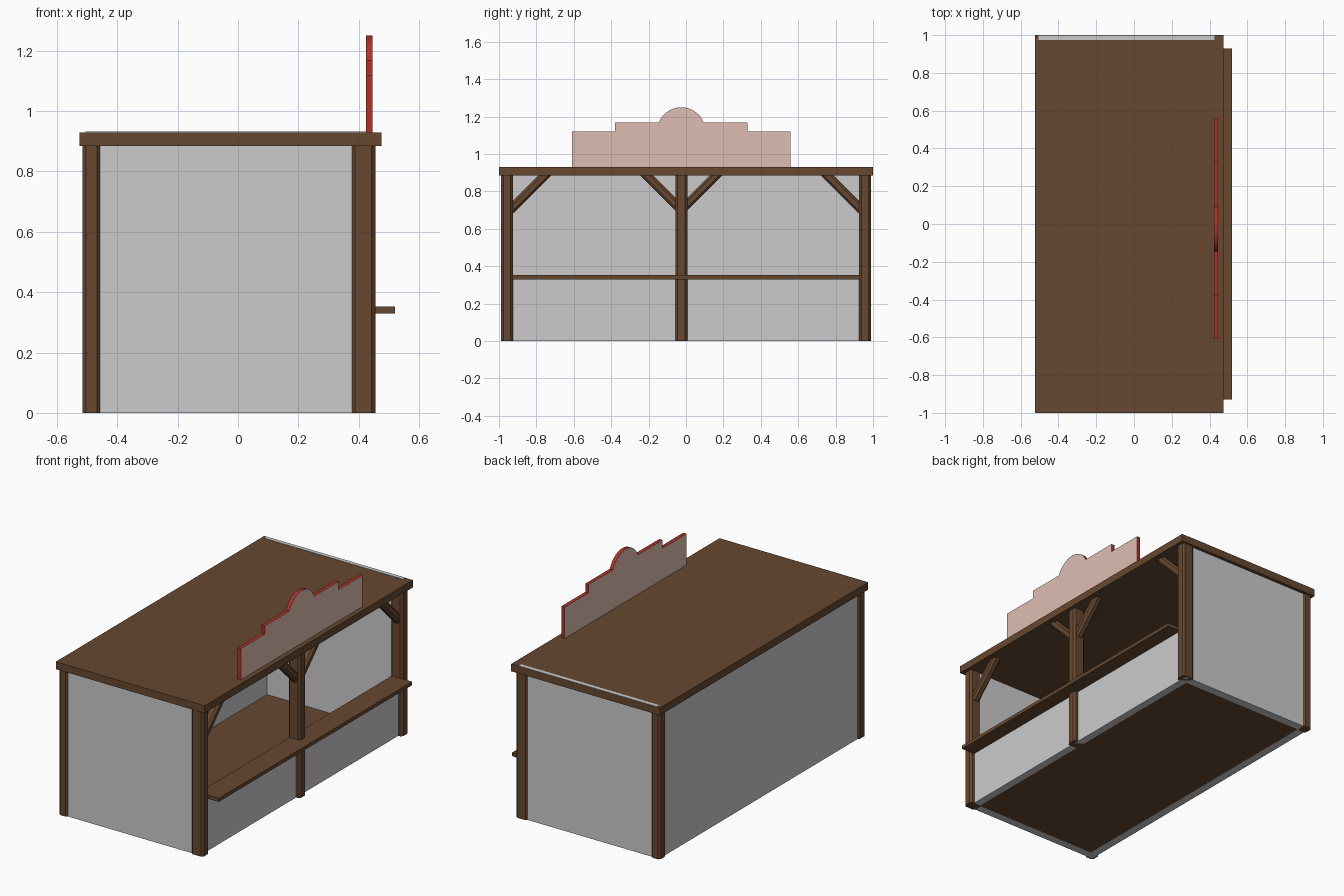
import bpy, bmesh, math
from mathutils import Matrix, Vector

if "Cube" in bpy.data.objects:
    bpy.data.objects.remove(bpy.data.objects["Cube"])


def material(name, rgb):
    m = bpy.data.materials.new(name)
    m.diffuse_color = (*rgb, 1)
    m.use_nodes = True
    m.node_tree.nodes["Principled BSDF"].inputs["Base Color"].default_value = m.diffuse_color
    return m


WOOD = material("brown_wood", (0.135, 0.065, 0.03))
RED = material("red_trim", (0.45, 0.03, 0.022))
BOARD = material("sign_board", (0.73, 0.515, 0.445))


def finish(name, bm, *mats):
    bmesh.ops.recalc_face_normals(bm, faces=bm.faces)
    me = bpy.data.meshes.new(name)
    bm.to_mesh(me)
    bm.free()
    for m in mats:
        me.materials.append(m)
    ob = bpy.data.objects.new(name, me)
    bpy.context.collection.objects.link(ob)
    return ob


def box_bm(size, centre=(0, 0, 0)):
    bm = bmesh.new()
    bmesh.ops.create_cube(bm, size=1, matrix=Matrix.Translation(centre) @ Matrix.Diagonal((*size, 1)))
    return bm


def box(name, x, y, z, *mats):
    size = [b - a for a, b in (x, y, z)]
    centre = [(a + b) / 2 for a, b in (x, y, z)]
    return finish(name, box_bm(size, centre), *mats)


def timber(name, base, length, width, depth, angle=0):
    """Chamfered timber rising from base, leaning by angle in the y-z plane."""
    bm = box_bm((depth, width, length), (0, 0, length / 2))
    upright = [e for e in bm.edges if abs(e.verts[0].co.z - e.verts[1].co.z) > 0.01]
    bmesh.ops.bevel(bm, geom=upright, offset=0.012, segments=1, affect='EDGES')
    bm.transform(Matrix.Translation(base) @ Matrix.Rotation(angle, 4, 'X'))
    return finish(name, bm, WOOD)


# Walls and floor
box("back_wall", (-0.505, -0.455), (-0.98, 0.98), (0, 0.89))
box("counter_wall", (0.385, 0.43), (-0.98, 0.98), (0, 0.33))
for side, y in (("front", (-0.98, -0.93)), ("rear", (0.93, 0.98))):
    box(side + "_end_wall", (-0.455, 0.43), y, (0, 0.89))
box("floor", (-0.455, 0.385), (-0.93, 0.93), (0.001, 0.012), WOOD)

# Serving counter
box("counter", (0.385, 0.52), (-0.928, 0.928), (0.33, 0.352), WOOD)

# Corner posts and middle post
for side, y in (("front", -0.957), ("rear", 0.957)):
    timber(side + "_back_post", (-0.485, y, 0), 0.89, 0.064, 0.06)
    timber(side + "_counter_post", (0.415, y, 0), 0.89, 0.064, 0.08)
timber("middle_post", (0.415, -0.025, 0), 0.89, 0.064, 0.08)

# Diagonal braces below the eave
for i, (y, lean) in enumerate(((-0.94, 1), (-0.025, -1), (-0.025, 1), (0.94, -1))):
    timber(f"brace_{i + 1}", (0.417, y, 0.7), 0.285, 0.048, 0.05, -lean * math.radians(45))
    ob = bpy.context.collection.objects[f"brace_{i + 1}"]
    # Trim the brace end inside the roof slab
    bm = bmesh.new()
    bm.from_mesh(ob.data)
    cut = bmesh.ops.bisect_plane(bm, geom=bm.verts[:] + bm.edges[:] + bm.faces[:],
                                 plane_co=(0, 0, 0.89), plane_no=(0, 0, 1), clear_outer=True)
    bmesh.ops.holes_fill(bm, edges=[e for e in bm.edges if e.is_boundary])
    bm.to_mesh(ob.data)
    bm.free()

# Roof slab, pale strip at the rear edge, raised rim
box("roof_slab", (-0.525, 0.475), (-1, 1), (0.885, 0.93), WOOD)
box("rear_roof_strip", (-0.505, 0.425), (0.975, 0.999), (0.925, 0.932))

bm = bmesh.new()
face = bm.faces.new([bm.verts.new(p) for p in
                     ((-0.503, -0.977, 0.925), (0.428, -0.977, 0.925),
                      (0.428, 0.975, 0.925), (-0.503, 0.975, 0.925))])
bmesh.ops.inset_region(bm, faces=[face], thickness=0.046)
bmesh.ops.delete(bm, geom=[face], context='FACES_ONLY')
up = bmesh.ops.extrude_face_region(bm, geom=bm.faces[:], use_keep_orig=True)
bmesh.ops.translate(bm, vec=(0, 0, 0.043), verts=[v for v in up["geom"] if isinstance(v, bmesh.types.BMVert)])
finish("roof_rim", bm, WOOD)

# Stepped sign board with an arched crest
half = [(0.585, 0.93), (0.585, 1.12), (0.355, 1.12), (0.355, 1.17)]
start = math.asin(0.05 / 0.13)
arc = [(0.13 * math.cos(a), 1.12 + 0.13 * math.sin(a))
       for a in (start + (math.pi - 2 * start) * i / 14 for i in range(15))]
outline = half + arc + [(-y, z) for y, z in reversed(half)]
bm = bmesh.new()
face = bm.faces.new([bm.verts.new((0.424, y - 0.025, z)) for y, z in outline])
up = bmesh.ops.extrude_face_region(bm, geom=[face], use_keep_orig=True)
bmesh.ops.translate(bm, vec=(0.022, 0, 0), verts=[v for v in up["geom"] if isinstance(v, bmesh.types.BMVert)])
bm.normal_update()
for f in bm.faces:
    f.material_index = 0 if abs(f.normal.x) > 0.9 else 1
finish("sign", bm, BOARD, RED)
